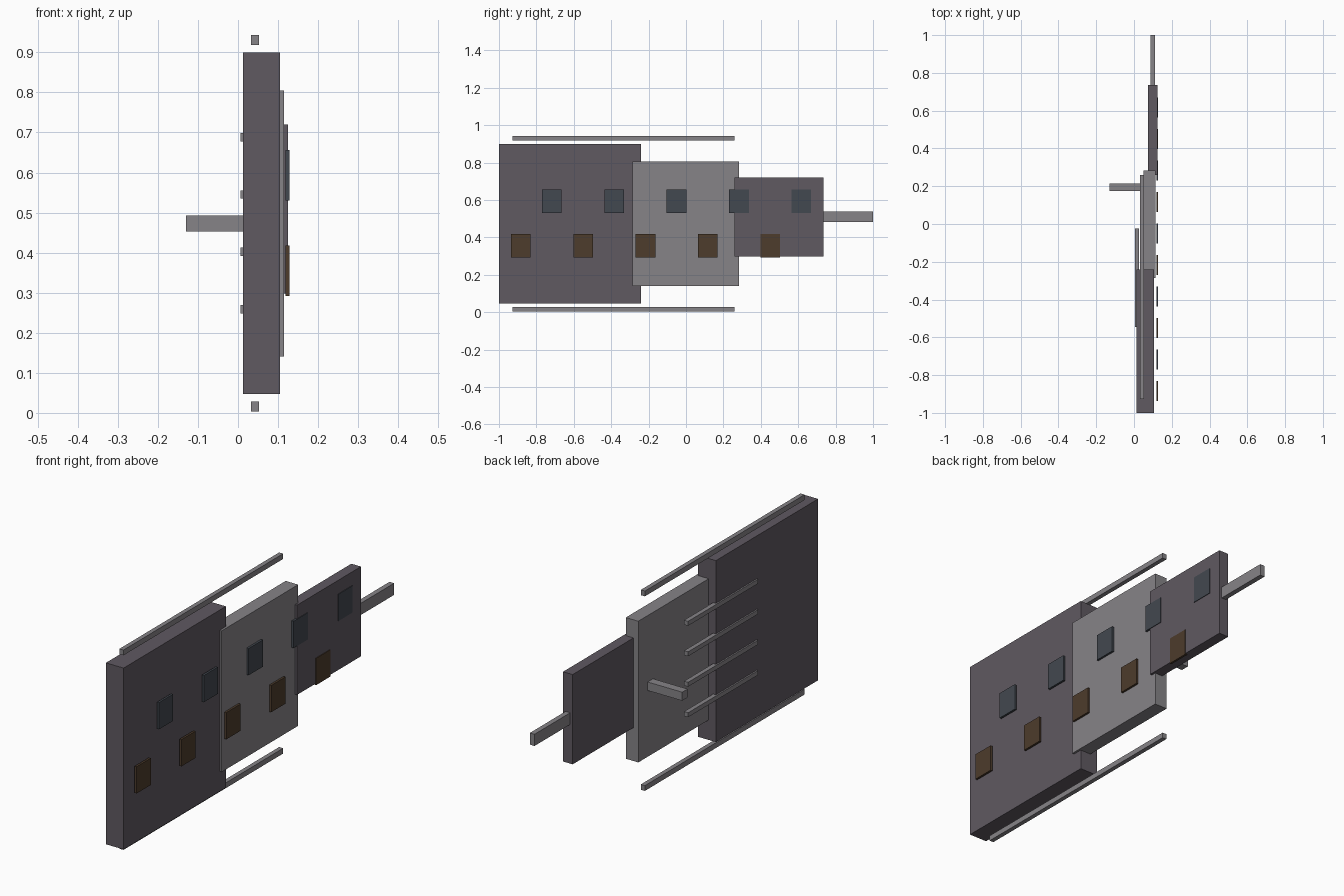
import bpy
import bmesh

if "Cube" in bpy.data.objects:
    bpy.data.objects.remove(bpy.data.objects["Cube"])


def material(name, rgb):
    m = bpy.data.materials.new(name)
    m.diffuse_color = (*rgb, 1)
    m.use_nodes = True
    m.node_tree.nodes["Principled BSDF"].inputs["Base Color"].default_value = m.diffuse_color
    return m


DARK = material("dark_metal", (0.115, 0.10, 0.12))
LIGHT = material("light_metal", (0.24, 0.23, 0.245))
BLUE = material("blue_glass", (0.055, 0.065, 0.08))
AMBER = material("amber_glass", (0.075, 0.045, 0.025))


def box(name, x, y, z, mat):
    """Box spanning the given (min, max) range on each axis."""
    bm = bmesh.new()
    bmesh.ops.create_cube(bm, size=1)
    for v in bm.verts:
        v.co = [r[0] if c < 0 else r[1] for c, r in zip(v.co, (x, y, z))]
    mesh = bpy.data.meshes.new(name)
    bm.to_mesh(mesh)
    bm.free()
    mesh.materials.append(mat)
    obj = bpy.data.objects.new(name, mesh)
    bpy.context.collection.objects.link(obj)
    return obj


# Three hull sections, stepping down in size towards +y
box("large_section", (0.013, 0.105), (-1.0, -0.24), (0.047, 0.90), DARK)
box("middle_section", (0.05, 0.115), (-0.285, 0.283), (0.141, 0.805), LIGHT)
box("small_section", (0.075, 0.125), (0.26, 0.735), (0.298, 0.72), DARK)

# Spar at the narrow end, and the arm standing out on the inner side
box("end_spar", (0.088, 0.112), (0.73, 1.0), (0.482, 0.537), LIGHT)
box("side_arm", (-0.13, 0.055), (0.174, 0.214), (0.453, 0.493), LIGHT)

# Long rails above and below
for name, z in (("lower_rail", 0.003), ("upper_rail", 0.918)):
    box(name, (0.032, 0.053), (-0.927, 0.26), (z, z + 0.025), LIGHT)

# Four thin ribs on the inner face
for i in range(4):
    z = 0.248 + i * 0.1433
    box(f"rib_{i + 1}", (0.006, 0.027), (-0.545, -0.024), (z, z + 0.021), LIGHT)

# Two staggered rows of window panels on the outer face
for row, y0, z0, mat in (("upper", -0.77, 0.53, BLUE),
                         ("lower", -0.936, 0.292, AMBER)):
    for i in range(5):
        y = y0 + i * 0.3335
        box(f"{row}_window_{i + 1}", (0.118, 0.128), (y, y + 0.105),
            (z0, z0 + 0.126), mat)
